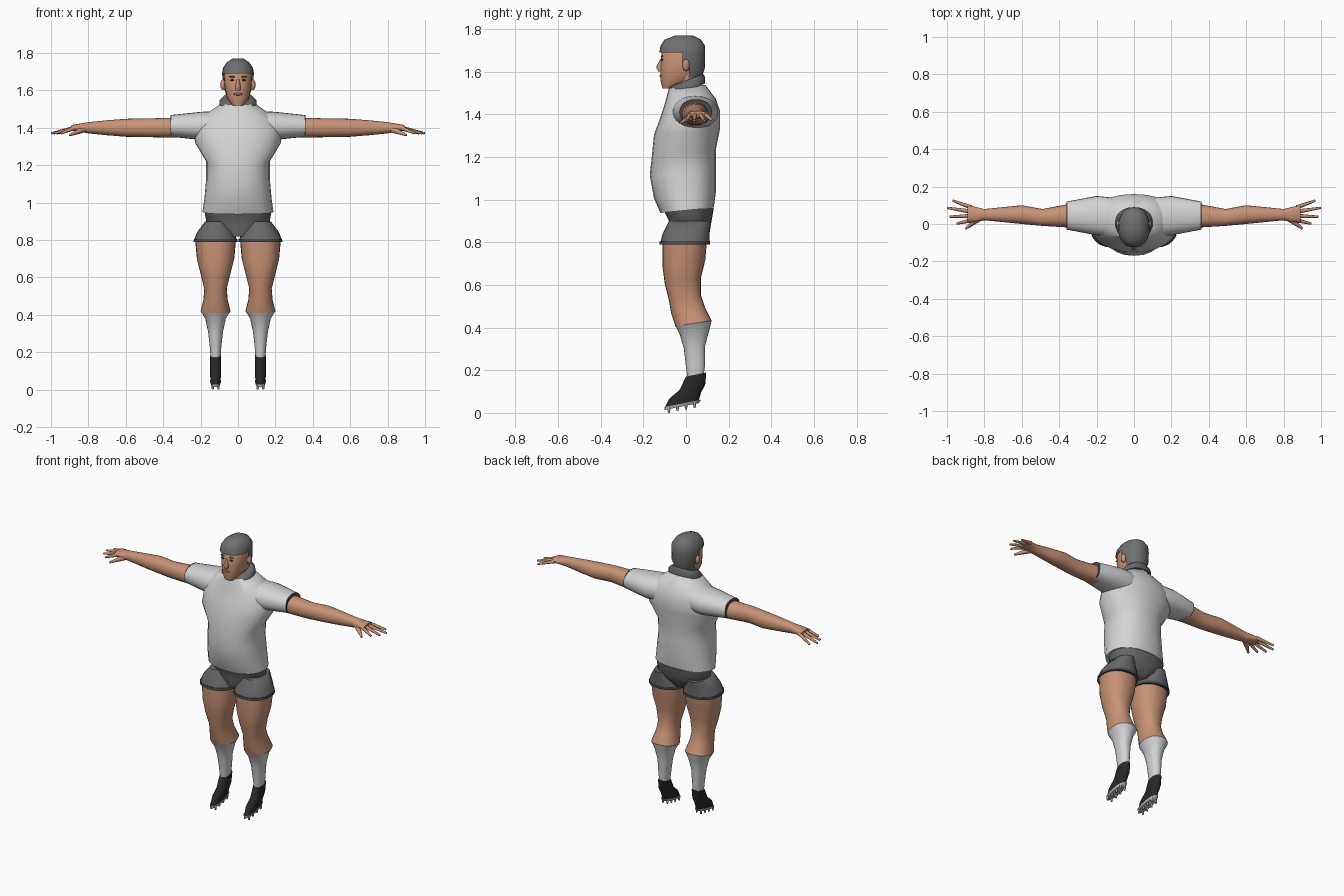
import bpy, bmesh
from math import sin, cos, tau, radians
from mathutils import Matrix, Vector

if "Cube" in bpy.data.objects:
    bpy.data.objects.remove(bpy.data.objects["Cube"], do_unlink=True)


def material(name, red, green, blue):
    mat = bpy.data.materials.new(name)
    mat.use_nodes = True
    mat.diffuse_color = (red, green, blue, 1)
    shader = mat.node_tree.nodes["Principled BSDF"]
    shader.inputs["Base Color"].default_value = (red, green, blue, 1)
    return mat


def neutral(name, value):
    return material(name, value, value, value)


skin = material("skin", .58, .29, .18)
lip_red = material("lip red", .36, .14, .1)
eye_brown = material("eye brown", .06, .04, .03)
white_cloth = neutral("white cloth", .66)
grey_cloth = neutral("grey cloth", .14)
dark_trim = neutral("dark trim", .07)
grey_hair = neutral("grey hair", .16)
boot_black = neutral("boot black", .02)
sole_grey = neutral("sole grey", .45)


def finish(name, bm, mat):
    bmesh.ops.recalc_face_normals(bm, faces=bm.faces)
    mesh = bpy.data.meshes.new(name)
    bm.to_mesh(mesh)
    bm.free()
    mesh.materials.append(mat)
    for polygon in mesh.polygons:
        polygon.use_smooth = True
    mesh.set_sharp_from_angle(angle=radians(55))
    part = bpy.data.objects.new(name, mesh)
    bpy.context.collection.objects.link(part)


def rounded(value, exponent):
    return abs(value) ** exponent * (1 if value >= 0 else -1)


def loft(name, mat, rings, middle=0, side=1, sideways=False, slope=0, count=24, keep=None):
    """Skin rounded rings of (position, half size, front, back).

    Rings stack along z around x = middle, or along x around z = middle
    when sideways. Slope raises the back of every ring."""
    bm = bmesh.new()
    loops = []
    for position, half, front, back in rings:
        loop = []
        for step in range(count):
            angle = tau * step / count
            across = middle + half * rounded(cos(angle), .9)
            depth = (back - front) / 2 * rounded(sin(angle), .9)
            y = (front + back) / 2 + depth
            if sideways:
                corner = (side * position, y, across)
            else:
                corner = (side * across, y, position + slope * depth)
            loop.append(bm.verts.new(corner))
        loops.append(loop)
    for lower, upper in zip(loops, loops[1:]):
        for step in range(count):
            bm.faces.new((lower[step - 1], lower[step], upper[step], upper[step - 1]))
    bm.faces.new(loops[0])
    bm.faces.new(loops[-1])
    if keep:
        unwanted = [f for f in bm.faces if not keep(f.calc_center_median())]
        bmesh.ops.delete(bm, geom=unwanted, context="FACES")
    finish(name, bm, mat)


def ball(name, mat, location, size):
    bm = bmesh.new()
    bmesh.ops.create_uvsphere(bm, u_segments=12, v_segments=8, radius=1,
                              matrix=Matrix.LocRotScale(Vector(location), None, Vector(size)))
    finish(name, bm, mat)


def taper(name, mat, start, end, thick, thin):
    """Round bar that narrows from start to end."""
    start, end = Vector(start), Vector(end)
    turn = (end - start).to_track_quat("Z", "Y")
    bm = bmesh.new()
    bmesh.ops.create_cone(bm, cap_ends=True, segments=8, radius1=thick, radius2=thin,
                          depth=(end - start).length,
                          matrix=Matrix.LocRotScale((start + end) / 2, turn, None))
    finish(name, bm, mat)


def in_hair(centre):
    """Whole scalp above the hairline, only the back and sideburns below it."""
    hairline, ear_level = 1.69, 1.62
    if centre.z > hairline:
        return True
    return centre.y > (-.01 if centre.z > ear_level else .02)


# Shirt, collar and seat of the shorts
loft("shirt", white_cloth, [
    (.95, .19, -.12, .13), (1.02, .18, -.15, .14), (1.13, .17, -.17, .14),
    (1.22, .17, -.16, .14), (1.32, .23, -.15, .16), (1.4, .23, -.12, .16),
    (1.46, .19, -.1, .14), (1.53, .09, -.08, .09)], slope=.1)
loft("collar", grey_cloth, [
    (1.51, .1, -.08, .09), (1.54, .1, -.08, .09), (1.56, .08, -.07, .08)], slope=.4)
loft("shorts_seat", grey_cloth, [
    (.82, .06, -.07, .08), (.87, .14, -.08, .11), (.9, .17, -.08, .12),
    (.96, .18, -.11, .13)])

# Neck, head and hair
loft("neck", skin, [(1.48, .06, -.05, .07), (1.6, .06, -.05, .07)])
loft("head", skin, [
    (1.52, .03, -.11, -.06), (1.56, .06, -.12, .04), (1.61, .07, -.12, .07),
    (1.69, .077, -.115, .08), (1.75, .05, -.07, .05)])
loft("hair", grey_hair, [
    (1.56, .06, -.1, .07), (1.62, .08, -.12, .09), (1.69, .085, -.125, .09),
    (1.72, .08, -.12, .09), (1.75, .06, -.1, .07), (1.77, .03, -.05, .03)], keep=in_hair)
loft("nose", skin, [
    (1.6, .014, -.13, -.1), (1.62, .014, -.14, -.1), (1.66, .007, -.12, -.1)], count=12)
ball("lips", lip_red, (0, -.117, 1.58), (.025, .007, .007))

# Paired parts, the left side first
arm_height, leg_middle = 1.4, .12
for side, tag in ((1, "left_"), (-1, "right_")):
    def arm_part(name, mat, rings, middle=arm_height):
        loft(tag + name, mat, rings, middle, side, sideways=True)

    def leg_part(name, mat, rings, slope=0):
        loft(tag + name, mat, rings, leg_middle, side, slope=slope)

    # Ear, eye and brow
    ball(tag + "ear", skin, (side * .08, 0, 1.63), (.015, .017, .028))
    ball(tag + "eye", eye_brown, (side * .03, -.112, 1.655), (.012, .005, .005))
    ball(tag + "brow", grey_hair, (side * .03, -.112, 1.673), (.017, .006, .004))

    # Sleeve and cuff
    arm_part("sleeve", white_cloth, [
        (.1, .08, -.07, .14), (.2, .075, -.06, .15), (.36, .058, -.03, .12)], 1.41)
    arm_part("cuff", dark_trim, [
        (.355, .06, -.03, .12), (.362, .058, -.03, .12)], 1.41)

    # Arm and palm
    arm_part("arm", skin, [
        (.33, .053, -.02, .11), (.49, .05, -.01, .08), (.6, .048, 0, .1),
        (.7, .04, .01, .09), (.8, .03, .02, .08), (.84, .023, .01, .09),
        (.89, .015, .01, .1)])

    # Fingers fan out evenly and droop a little
    knuckle = .87
    for place, (finger, length) in enumerate(
            (("index", .08), ("middle", .115), ("ring", .13), ("little", .105))):
        fan = radians(11 * place - 13)
        y = .02 + .023 * place
        taper(tag + finger + "_finger", skin, (side * knuckle, y, arm_height),
              (side * (knuckle + length * cos(fan)), y + length * sin(fan), 1.37),
              .012, .006)
    taper(tag + "thumb", skin, (side * .83, .03, 1.39), (side * .9, -.025, 1.36), .018, .006)

    # Shorts leg and dark hem
    leg_part("shorts_leg", grey_cloth, [
        (.8, .115, -.12, .11), (.84, .1, -.11, .11), (.9, .055, -.08, .12)])
    leg_part("shorts_hem", dark_trim, [
        (.79, .117, -.125, .112), (.805, .116, -.123, .112)])

    # Thigh flaring at the knee, and sock
    leg_part("thigh", skin, [
        (.81, .11, -.11, .1), (.7, .1, -.11, .09), (.62, .08, -.1, .07),
        (.54, .06, -.08, .07), (.48, .065, -.07, .09), (.42, .08, -.05, .12)], slope=.15)
    leg_part("sock", white_cloth, [
        (.15, .025, .01, .08), (.22, .03, 0, .09), (.31, .04, -.01, .09),
        (.38, .055, -.03, .11), (.42, .08, -.05, .12)], slope=.15)

    # Boot, tilted sole and studs
    tilt = .2
    leg_part("boot", boot_black, [
        (.04, .025, -.1, .06), (.08, .03, -.08, .07), (.12, .03, -.03, .09),
        (.18, .03, 0, .095)], slope=tilt)
    leg_part("sole", sole_grey, [
        (.03, .025, -.1, .06), (.045, .03, -.1, .07)], slope=tilt)
    for row in range(4):
        for edge, shift in (("inner", -.015), ("outer", .015)):
            y = -.08 + .04 * row
            x, ground = side * (leg_middle + shift), tilt * (y + .08)
            taper(f"{tag}{edge}_stud_{row}", sole_grey, (x, y, ground + .03),
                  (x, y, ground), .008, .005)
